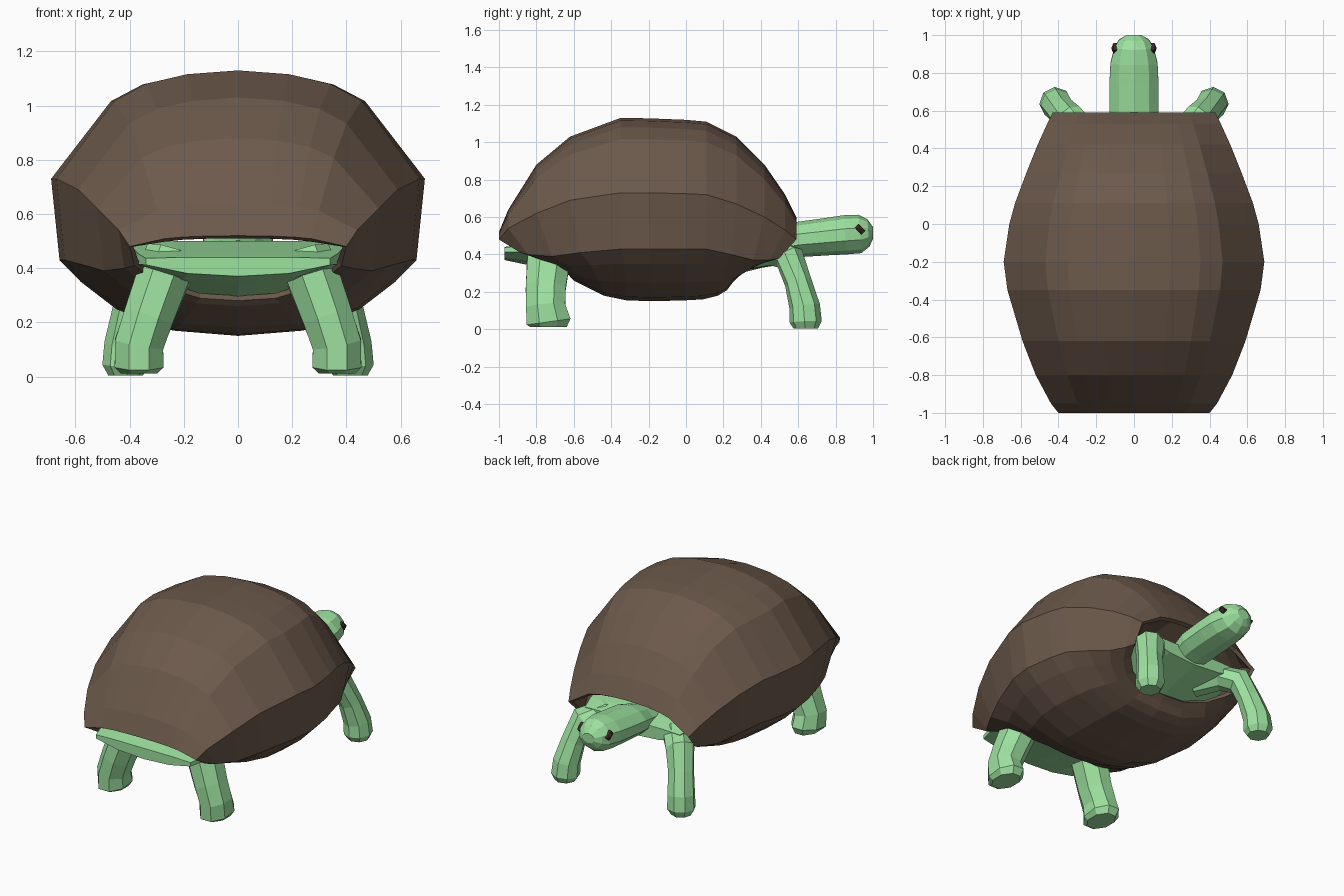
import bpy, bmesh, math
from mathutils import Vector

cube = bpy.data.objects.get("Cube")
if cube:
    bpy.data.objects.remove(cube, do_unlink=True)


def material(name, rgb):
    m = bpy.data.materials.new(name)
    m.use_nodes = True
    col = (*rgb, 1)
    m.diffuse_color = col
    m.node_tree.nodes["Principled BSDF"].inputs["Base Color"].default_value = col
    return m


brown = material("shell_brown", (0.15, 0.1, 0.07))
green = material("skin_green", (0.34, 0.76, 0.35))
dark = material("eye_dark", (0.05, 0.025, 0.02))


def loft(name, rings, mat, caps=True):
    """Skin a list of equal-length closed rings."""
    bm = bmesh.new()
    vs = [[bm.verts.new(p) for p in r] for r in rings]
    n = len(vs[0])
    for a, b in zip(vs, vs[1:]):
        for i in range(n):
            j = (i + 1) % n
            bm.faces.new((a[i], a[j], b[j], b[i]))
    if caps:
        bm.faces.new(vs[0])
        bm.faces.new(vs[-1])
    bmesh.ops.recalc_face_normals(bm, faces=bm.faces)
    # an open skin is oriented by its topmost face
    if not caps:
        bm.faces.ensure_lookup_table()
        top = max(bm.faces, key=lambda f: f.calc_center_median().z)
        if top.normal.z < 0:
            bmesh.ops.reverse_faces(bm, faces=bm.faces)
    me = bpy.data.meshes.new(name)
    bm.to_mesh(me)
    bm.free()
    me.materials.append(mat)
    ob = bpy.data.objects.new(name, me)
    bpy.context.collection.objects.link(ob)
    return ob


def limb(name, path, ref, mat, sides=8, mirror=1):
    """Tube along path of (x, y, z, radius along ref, other radius)."""
    pts = [Vector(p[:3]) for p in path]
    rings = []
    for k, p in enumerate(path):
        t = (pts[min(k + 1, len(pts) - 1)] - pts[max(k - 1, 0)]).normalized()
        u = Vector(ref)
        u = (u - t * u.dot(t)).normalized()
        v = t.cross(u)
        ring = []
        for i in range(sides):
            a = 2 * math.pi * (i + 0.5) / sides
            q = pts[k] + (u * math.cos(a) * p[3] + v * math.sin(a) * p[4]) * 1.05
            ring.append((q.x * mirror, q.y, q.z))
        rings.append(ring)
    return loft(name, rings, mat)


def both_halves(half):
    """Close a half ring whose first and last points lie on the middle."""
    return half + [(-x, y, z) for x, y, z in half[-2:0:-1]]


# Shell stations: upper y, lower y, half width, top, upper rim, lower rim, bottom
stations = [
    (-1.0, -.62, .40, .52, .48, .41, .28),
    (-.95, -.60, .44, .64, .54, .40, .26),
    (-.80, -.52, .52, .88, .62, .39, .22),
    (-.62, -.44, .59, 1.03, .69, .41, .18),
    (-.35, -.32, .67, 1.13, .73, .43, .155),
    (-.20, -.18, .69, 1.128, .73, .43, .15),
    (.00, .00, .66, 1.12, .725, .43, .155),
    (.11, .09, .63, 1.11, .72, .43, .16),
    (.27, .17, .57, 1.03, .67, .40, .18),
    (.42, .22, .51, .88, .60, .37, .21),
    (.53, .25, .46, .72, .53, .37, .25),
    (.59, .28, .43, .60, .48, .38, .28),
]
# Section shape: width share, height share, lower y share
upper = [(0, 1), (.28, .965), (.51, .875), (.68, .72), (1, 0)]
lower = [(.955, 1, .3), (.84, .71, .6), (.65, .35, .85), (.35, .07, 1), (0, 0, 1)]


def shell_ring(yu, yl, w, zt, zr, zl, zb):
    half = [(w * a, yu, zr + (zt - zr) * b) for a, b in upper]
    half += [(w * a, yu + (yl - yu) * c, zb + (zl - zb) * b) for a, b, c in lower]
    return both_halves(half)


shell = loft("shell", [shell_ring(*s) for s in stations], brown, caps=False)
thick = shell.modifiers.new("thickness", "SOLIDIFY")
thick.thickness = 0.025
thick.offset = -1

# Body filling the shell, with lips showing at both openings: y, width, top, bottom
body_rows = [(-.97, .34, .44, .37), (-.85, .37, .46, .345), (-.6, .40, .5, .295),
             (-.3, .45, .5, .22), (.05, .45, .5, .22), (.27, .40, .5, .295),
             (.45, .37, .48, .34), (.55, .34, .46, .37)]
body_shape = [(0, 1), (.6, 1), (1, .95), (1, .6), (.55, .15), (0, 0)]
loft("body", [both_halves([(w * a, y, zb + (zt - zb) * b) for a, b in body_shape])
              for y, w, zt, zb in body_rows], green)

# Neck and head
limb("head", [(0, .30, .43, .10, .07), (0, .50, .46, .11, .08), (0, .60, .48, .13, .09),
              (0, .75, .495, .13, .095), (0, .85, .505, .125, .1), (0, .93, .51, .105, .098),
              (0, .975, .515, .08, .07), (0, 1.0, .515, .04, .03)], (1, 0, 0), green, 10)

for side, m in (("left", 1), ("right", -1)):
    # Front leg: shoulder reaches outward, then bends down to the foot
    limb("front_leg_" + side,
         [(.17, .34, .39, .08, .07), (.26, .47, .41, .08, .07), (.345, .555, .38, .085, .075),
          (.385, .60, .25, .075, .068), (.41, .635, .12, .08, .078),
          (.415, .64, .04, .082, .082), (.415, .64, .003, .06, .062)],
         (1, -.5, 0), green, mirror=m)
    # Rear leg
    limb("rear_leg_" + side,
         [(.25, -.72, .46, .09, .11), (.275, -.735, .37, .1, .118), (.33, -.75, .22, .095, .11),
          (.365, -.75, .12, .093, .108), (.365, -.735, .04, .093, .122),
          (.365, -.735, .012, .07, .1)], (1, 0, 0), green, mirror=m)
    # Eye: small dark diamond
    limb("eye_" + side, [(.09, .93, .535, .02, .036), (.108, .93, .535, .02, .036),
                         (.118, .93, .535, .005, .008)],
         (0, 1, 1), dark, 4, mirror=m)
